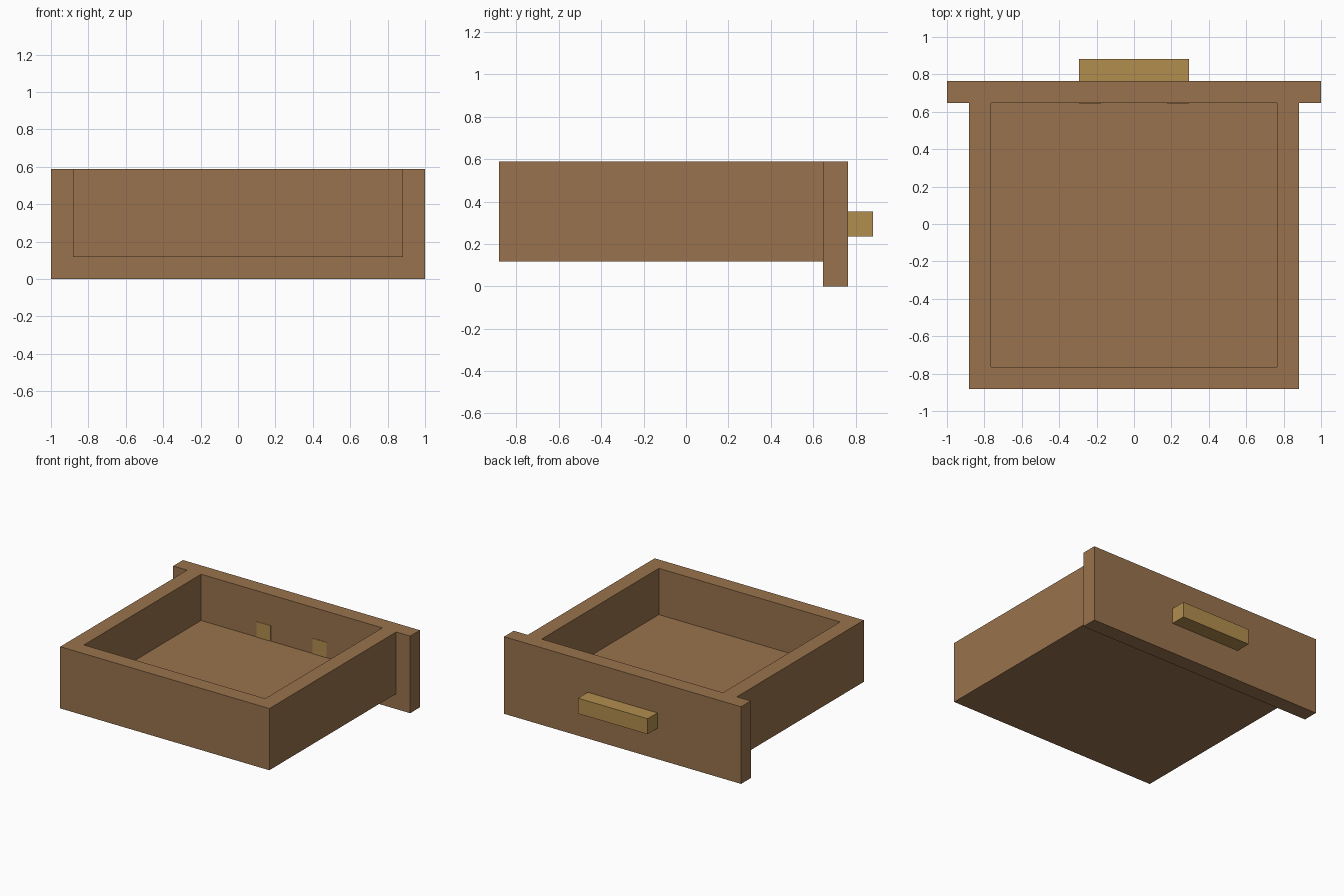
import bpy
import bmesh
from mathutils import Vector

if "Cube" in bpy.data.objects:
    bpy.data.objects.remove(bpy.data.objects["Cube"], do_unlink=True)

U = 2 / 17                       # board thickness
TOP = 5 * U                      # rim height
BACK, PANEL_IN, PANEL_OUT = -7.5 * U, 5.5 * U, 6.5 * U


def material(name, color):
    mat = bpy.data.materials.new(name)
    mat.use_nodes = True
    mat.diffuse_color = color
    mat.node_tree.nodes["Principled BSDF"].inputs["Base Color"].default_value = color
    return mat


def box(name, lo, hi, mat):
    """Flat-shaded box between two opposite corners."""
    lo, hi = Vector(lo), Vector(hi)
    bm = bmesh.new()
    bmesh.ops.create_cube(bm, size=1)
    for v in bm.verts:
        v.co = (lo + hi) / 2 + v.co * (hi - lo)
    mesh = bpy.data.meshes.new(name)
    bm.to_mesh(mesh)
    bm.free()
    mesh.materials.append(mat)
    obj = bpy.data.objects.new(name, mesh)
    bpy.context.collection.objects.link(obj)
    return obj


def combine(target, helper, operation):
    """Apply a boolean, then discard the helper."""
    helper.hide_render = True
    mod = target.modifiers.new(operation.lower(), 'BOOLEAN')
    mod.operation, mod.solver, mod.object = operation, 'EXACT', helper
    bpy.context.view_layer.objects.active = target
    bpy.ops.object.modifier_apply(modifier=mod.name)
    bpy.data.objects.remove(helper, do_unlink=True)


wood = material("brown wood", (0.319, 0.171, 0.074, 1))
brass = material("dull brass", (0.445, 0.267, 0.076, 1))

# Drawer body: tray joined to the wide face panel, then hollowed out
body = box("drawer_body", (-7.5 * U, BACK, U), (7.5 * U, PANEL_IN + U / 2, TOP), wood)
panel = box("face_panel", (-8.5 * U, PANEL_IN, 0), (8.5 * U, PANEL_OUT, TOP), wood)
combine(body, panel, 'UNION')
cavity = box("cavity_cutter", (-6.5 * U, BACK + U, 2 * U), (6.5 * U, PANEL_IN, TOP + U), wood)
combine(body, cavity, 'DIFFERENCE')

# Handle bar on the outside of the panel
box("handle_bar", (-2.5 * U, PANEL_OUT, 2 * U), (2.5 * U, PANEL_OUT + U, 3 * U), brass)

# Pegs run through the panel and show just proud of its inner side
for side, x in (("right", -2.5 * U), ("left", 1.5 * U)):
    box("handle_peg_" + side, (x, PANEL_IN - 0.003, 2 * U), (x + U, PANEL_OUT, 3 * U), brass)
